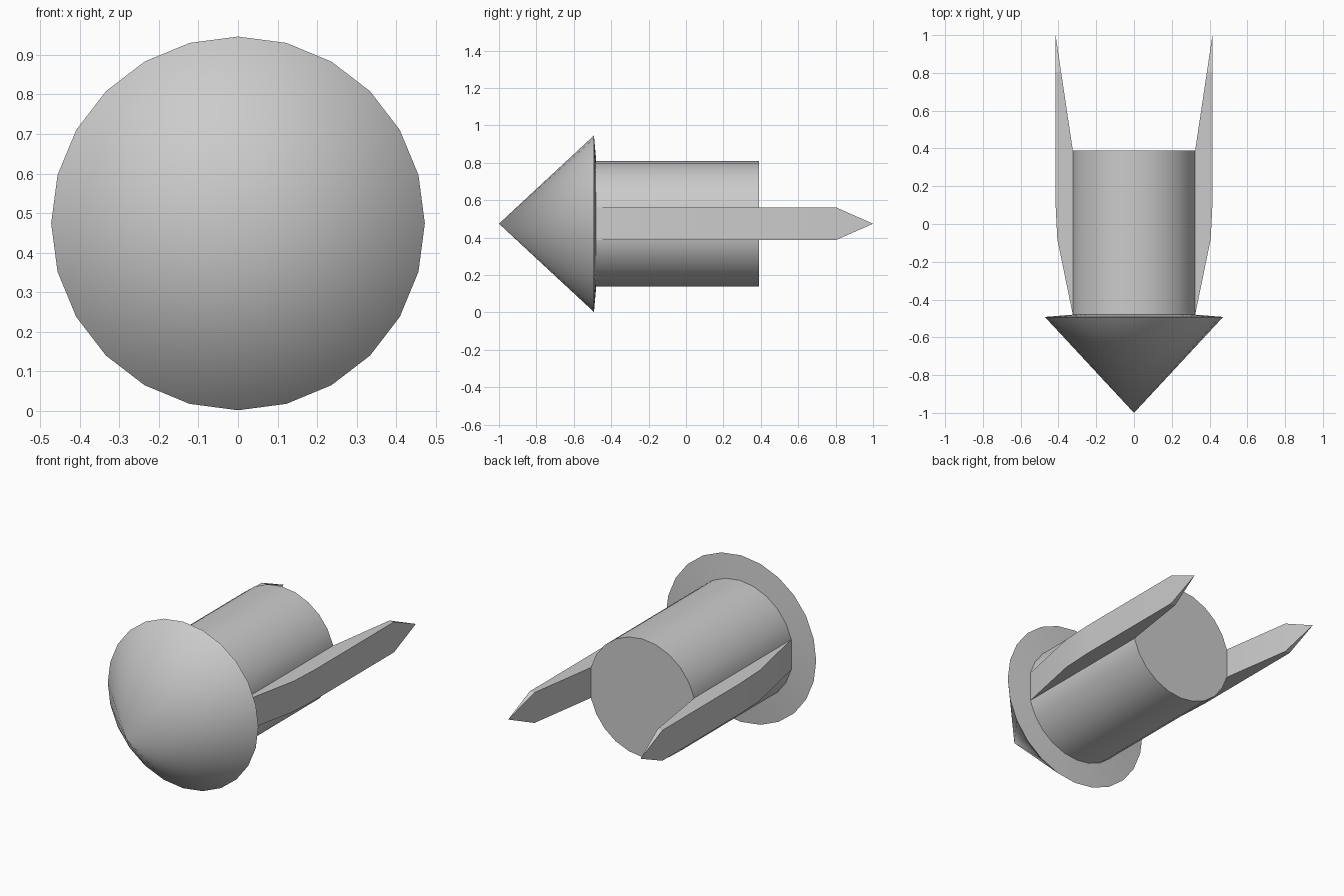
import bpy, bmesh
from math import sin, cos, pi, radians

cube = bpy.data.objects.get("Cube")
if cube:
    bpy.data.objects.remove(cube)

SIDES = 24
MID_Z = 0.474
HALF = 0.086      # half height of a fin
FLAT_X = 0.324    # side flats of the shaft, where the fins attach

grey = bpy.data.materials.new("plain grey")
grey.use_nodes = True
grey.diffuse_color = (0.6, 0.6, 0.6, 1)
grey.node_tree.nodes["Principled BSDF"].inputs["Base Color"].default_value = (0.6, 0.6, 0.6, 1)


def finish(name, bm, angle):
    bmesh.ops.recalc_face_normals(bm, faces=bm.faces)
    mesh = bpy.data.meshes.new(name)
    bm.to_mesh(mesh)
    bm.free()
    mesh.materials.append(grey)
    obj = bpy.data.objects.new(name, mesh)
    bpy.context.collection.objects.link(obj)
    bpy.ops.object.select_all(action='DESELECT')
    obj.select_set(True)
    bpy.context.view_layer.objects.active = obj
    bpy.ops.object.shade_smooth_by_angle(angle=radians(angle))
    return obj


def ring(bm, y, radius, flat=None):
    verts = []
    for i in range(SIDES):
        a = 2 * pi * i / SIDES
        x = radius * cos(a)
        if flat:
            x = max(-flat, min(flat, x))
        verts.append(bm.verts.new((x, y, MID_Z + radius * sin(a))))
    return verts


def bridge(bm, a, b):
    for i in range(SIDES):
        j = (i + 1) % SIDES
        bm.faces.new((a[i], a[j], b[j], b[i]))


# Pointed head with a slightly raised back, running into the shaft
bm = bmesh.new()
tip = bm.verts.new((0, -1, MID_Z))
rim = ring(bm, -0.492, 0.472)
neck = ring(bm, -0.48, 0.335, FLAT_X)
end = ring(bm, 0.39, 0.335, FLAT_X)
for i in range(SIDES):
    bm.faces.new((tip, rim[i], rim[(i + 1) % SIDES]))
bridge(bm, rim, neck)
bridge(bm, neck, end)
bm.faces.new(end)
finish("head_and_shaft", bm, 30)

# Side fins: bent outer face, tapered inner face and a pointed tail
outer = [(FLAT_X, -0.48), (0.406, -0.08), (0.415, 0.1), (0.415, 0.805)]
inner = [(0.386, 0.805), (FLAT_X, 0.39)]
for name, side in (("left_fin", 1), ("right_fin", -1)):
    bm = bmesh.new()
    low, high = [[bm.verts.new((side * x, y, MID_Z + h)) for x, y in outer + inner]
                 for h in (-HALF, HALF)]
    point = bm.verts.new((side * 0.415, 1, MID_Z))
    bm.faces.new(low)
    bm.faces.new(high)
    for i in range(6):
        j = (i + 1) % 6
        if i != 3:
            bm.faces.new((low[i], low[j], high[j], high[i]))
    tail = (low[3], low[4], high[4], high[3])
    for i in range(4):
        bm.faces.new((tail[i], tail[(i + 1) % 4], point))
    finish(name, bm, 20)
